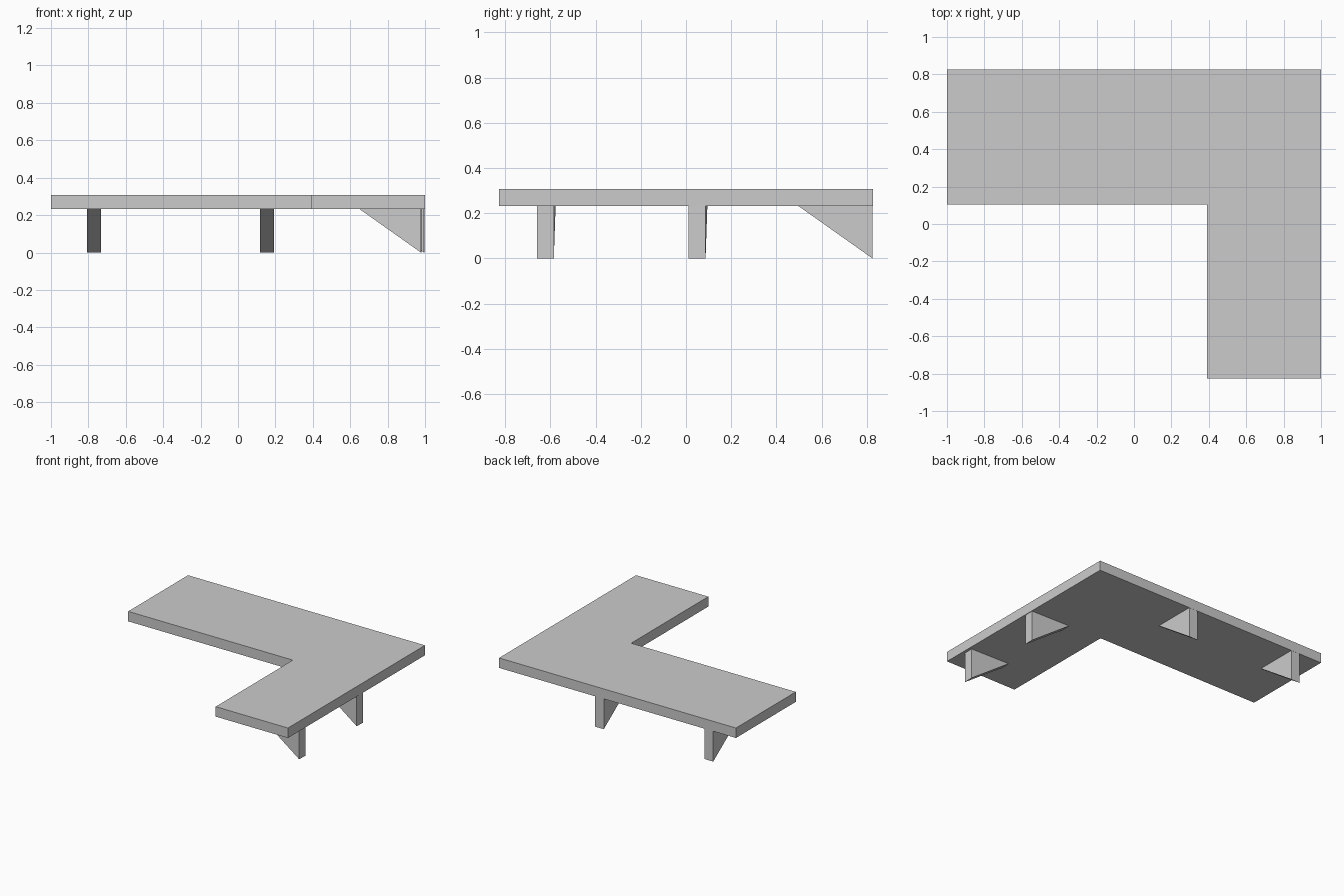
import bpy, bmesh
from math import radians
from mathutils import Matrix

if "Cube" in bpy.data.objects:
    bpy.data.objects.remove(bpy.data.objects["Cube"])


def prism(name, profile, depth, matrix=Matrix()):
    """Extrude a closed profile along the given vector."""
    bm = bmesh.new()
    face = bm.faces.new([bm.verts.new(p) for p in profile])
    ext = bmesh.ops.extrude_face_region(bm, geom=[face])
    moved = [v for v in ext["geom"] if isinstance(v, bmesh.types.BMVert)]
    bmesh.ops.translate(bm, verts=moved, vec=depth)
    bmesh.ops.recalc_face_normals(bm, faces=bm.faces)
    mesh = bpy.data.meshes.new(name)
    bm.to_mesh(mesh)
    bm.free()
    obj = bpy.data.objects.new(name, mesh)
    obj.matrix_world = matrix
    bpy.context.collection.objects.link(obj)
    return obj


UNDER, TOP = 0.232, 0.308
WIDTH, REACH = 0.075, 0.328

# L-shaped counter slab
outline = [(-1, 0.826), (-1, 0.104), (0.39, 0.104),
           (0.39, -0.826), (1, -0.826), (1, 0.826)]
prism("countertop", [(x, y, UNDER) for x, y in outline], (0, 0, TOP - UNDER))

# Triangular bracket: upright outer edge at local x = 0, tapering inward
triangle = [(0, -WIDTH / 2, 0), (0, -WIDTH / 2, UNDER), (-REACH, -WIDTH / 2, UNDER)]


def bracket(name, x, y, angle):
    place = Matrix.Translation((x, y, 0)) @ Matrix.Rotation(radians(angle), 4, "Z")
    prism(name, triangle, (0, WIDTH, 0), place)


# Brackets along the back edge
for i, x in enumerate((-0.77, 0.154)):
    bracket(f"back_bracket_{i + 1}", x, 0.825, 90)

# Brackets along the right edge, very slightly skewed
for i, (x, y) in enumerate(((0.979, -0.622), (0.995, 0.049))):
    bracket(f"side_bracket_{i + 1}", x, y, -1.4)
